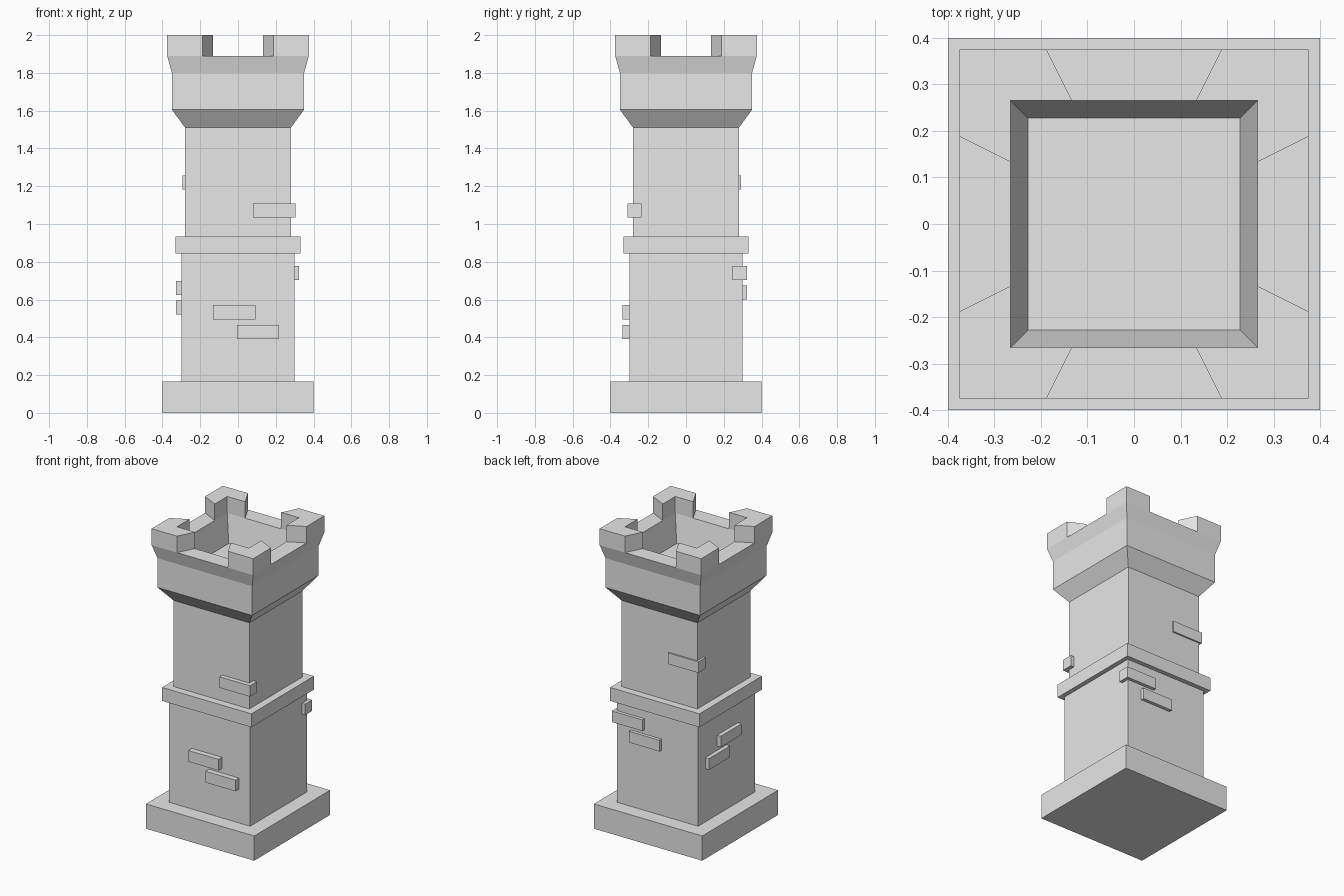
import bpy
import bmesh

cube = bpy.data.objects.get("Cube")
if cube:
    bpy.data.objects.remove(cube, do_unlink=True)

# One stone colour for the whole tower
stone = bpy.data.materials.new("stone_grey")
stone.use_nodes = True
stone.diffuse_color = (0.8, 0.8, 0.8, 1)
stone.node_tree.nodes["Principled BSDF"].inputs["Base Color"].default_value = (0.8, 0.8, 0.8, 1)


def finish(name, bm):
    bmesh.ops.recalc_face_normals(bm, faces=bm.faces)
    mesh = bpy.data.meshes.new(name)
    bm.to_mesh(mesh)
    bm.free()
    mesh.materials.append(stone)
    obj = bpy.data.objects.new(name, mesh)
    bpy.context.collection.objects.link(obj)
    return obj


def loft(name, rings):
    """Skin a stack of closed outlines, each a list of points, and cap both ends."""
    bm = bmesh.new()
    loops = [[bm.verts.new(p) for p in ring] for ring in rings]
    n = len(loops[0])
    for low, high in zip(loops, loops[1:]):
        for i in range(n):
            j = (i + 1) % n
            bm.faces.new((low[i], low[j], high[j], high[i]))
    bm.faces.new(loops[0][::-1])
    bm.faces.new(loops[-1])
    return finish(name, bm)


def square_tower(name, profile):
    """Square section swept up a profile of (half width, height)."""
    corners = ((-1, -1), (1, -1), (1, 1), (-1, 1))
    return loft(name, [[(x * h, y * h, z) for x, y in corners] for h, z in profile])


def brick(name, x, y, z):
    square = ((0, 0), (1, 0), (1, 1), (0, 1))
    return loft(name, [[(x[i], y[j], h) for i, j in square] for h in z])


# Tower body
square_tower("base_plinth", [(0.40, 0), (0.40, 0.165)])
square_tower("lower_shaft", [(0.30, 0.165), (0.30, 0.845)])
square_tower("middle_band", [(0.33, 0.845), (0.33, 0.935)])
square_tower("upper_shaft", [(0.28, 0.935), (0.28, 1.51)])

# Flared head, with the profile turning inward to the sunken floor
square_tower("parapet", [(0.28, 1.51), (0.35, 1.605), (0.35, 1.80), (0.375, 1.89),
                         (0.265, 1.89), (0.228, 1.71)])

# L-shaped corner merlons with splayed ends
outline = ((0.375, 0.375), (0.188, 0.375), (0.133, 0.265),
           (0.265, 0.265), (0.265, 0.133), (0.375, 0.188))
for side, sx in (("left", 1), ("right", -1)):
    for end, sy in (("front", -1), ("back", 1)):
        loft(f"{end}_{side}_merlon",
             [[(x * sx, y * sy, z) for x, y in outline] for z in (1.89, 2.0)])

# Raised bricks
brick("front_corner_brick", (0.08, 0.305), (-0.31, -0.235), (1.035, 1.108))
brick("front_upper_brick", (-0.132, 0.092), (-0.337, -0.26), (0.495, 0.57))
brick("front_lower_brick", (-0.005, 0.217), (-0.337, -0.26), (0.39, 0.465))
brick("back_corner_brick", (-0.295, -0.07), (0.215, 0.29), (1.183, 1.257))
brick("back_upper_brick", (0.097, 0.322), (0.247, 0.322), (0.703, 0.777))
brick("back_lower_brick", (-0.03, 0.195), (0.247, 0.322), (0.60, 0.675))
brick("right_upper_brick", (-0.327, -0.25), (-0.12, 0.10), (0.623, 0.697))
brick("right_lower_brick", (-0.327, -0.25), (0.002, 0.225), (0.52, 0.595))
